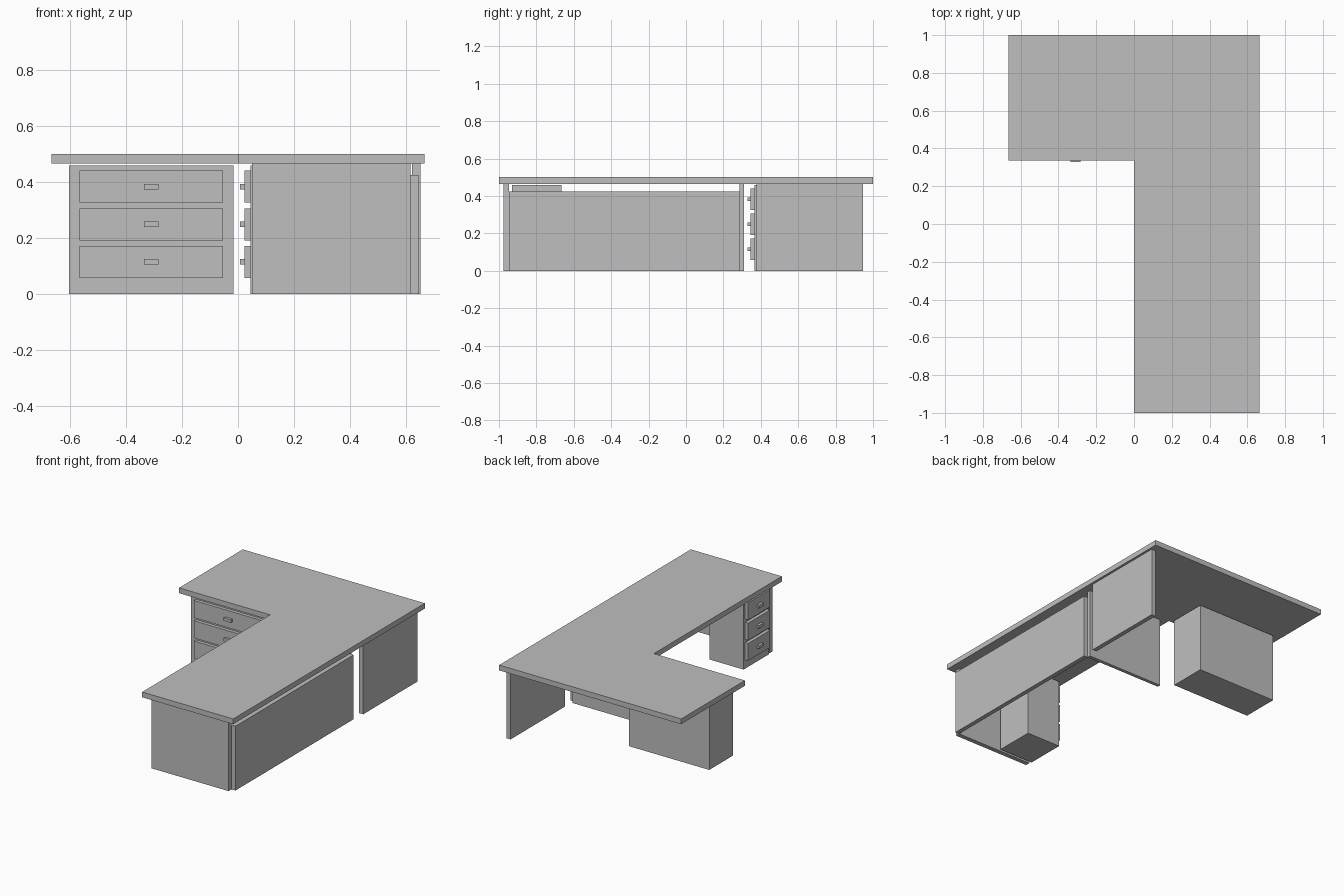
import bpy
import bmesh
from mathutils import Matrix, Vector

cube = bpy.data.objects.get("Cube")
if cube:
    bpy.data.objects.remove(cube, do_unlink=True)

# Single grey finish
grey = bpy.data.materials.new("plain grey")
grey.use_nodes = True
colour = (0.52, 0.52, 0.52, 1)
grey.diffuse_color = colour
grey.node_tree.nodes["Principled BSDF"].inputs["Base Color"].default_value = colour


def add_object(name, bm, matrix=Matrix()):
    bmesh.ops.recalc_face_normals(bm, faces=bm.faces)
    mesh = bpy.data.meshes.new(name)
    bm.to_mesh(mesh)
    bm.free()
    mesh.materials.append(grey)
    obj = bpy.data.objects.new(name, mesh)
    bpy.context.collection.objects.link(obj)
    obj.matrix_world = matrix
    return obj


def box(name, x, y, z, matrix=Matrix()):
    """Box spanning the given (low, high) ranges."""
    low, high = (Vector(corner) for corner in zip(x, y, z))
    bm = bmesh.new()
    bmesh.ops.create_cube(bm, size=1)
    for v in bm.verts:
        v.co = (low + high) / 2 + v.co * (high - low)
    return add_object(name, bm, matrix)


def cabinet(name, width, margin, handle, matrix):
    """Three-drawer cabinet; front plate on local y = 0, facing -y."""
    half = width / 2
    box(name + "_body", (-half, half), (0.012, 0.25), (0, 0.459), matrix)
    box(name + "_front_plate", (-half, half), (0, 0.012), (0, 0.459), matrix)
    for i, level in enumerate(("bottom", "middle", "top")):
        z = 0.115 + i * 0.134
        box(f"{name}_{level}_drawer", (margin - half, half - margin),
            (-0.022, 0), (z - 0.057, z + 0.057), matrix)
        box(f"{name}_{level}_handle", (-handle / 2, handle / 2),
            (-0.038, -0.022), (z - 0.01, z + 0.01), matrix)


# L-shaped desktop
TOP, UNDER = 0.5, 0.465
outline = [(0, -1), (0.665, -1), (0.665, 1), (-0.665, 1), (-0.665, 0.335), (0, 0.335)]
bm = bmesh.new()
face = bm.faces.new([bm.verts.new((x, y, UNDER)) for x, y in outline])
raised = bmesh.ops.extrude_face_region(bm, geom=[face])["geom"]
bmesh.ops.translate(bm, vec=(0, 0, TOP - UNDER),
                    verts=[g for g in raised if isinstance(g, bmesh.types.BMVert)])
add_object("desktop", bm)

# Supporting panels
box("front_end_panel", (0.05, 0.614), (-0.975, -0.945), (0, UNDER))
box("middle_panel", (0.05, 0.614), (0.287, 0.31), (0, UNDER))
box("modesty_panel", (0.614, 0.643), (-0.945, 0.288), (0, 0.425))
box("back_side_panel", (0.62, 0.65), (0.378, 0.945), (0, UNDER))

# Drawer cabinets: the wide one faces front, the narrow one faces right
cabinet("wide_cabinet", 0.586, 0.038, 0.052, Matrix.Translation((-0.309, 0.367, 0)))
turn = Matrix.Rotation(-1.5707963, 4, "Z")
cabinet("narrow_cabinet", 0.264, 0.017, 0.046,
        Matrix.Translation((0.045, -0.797, 0)) @ turn)
